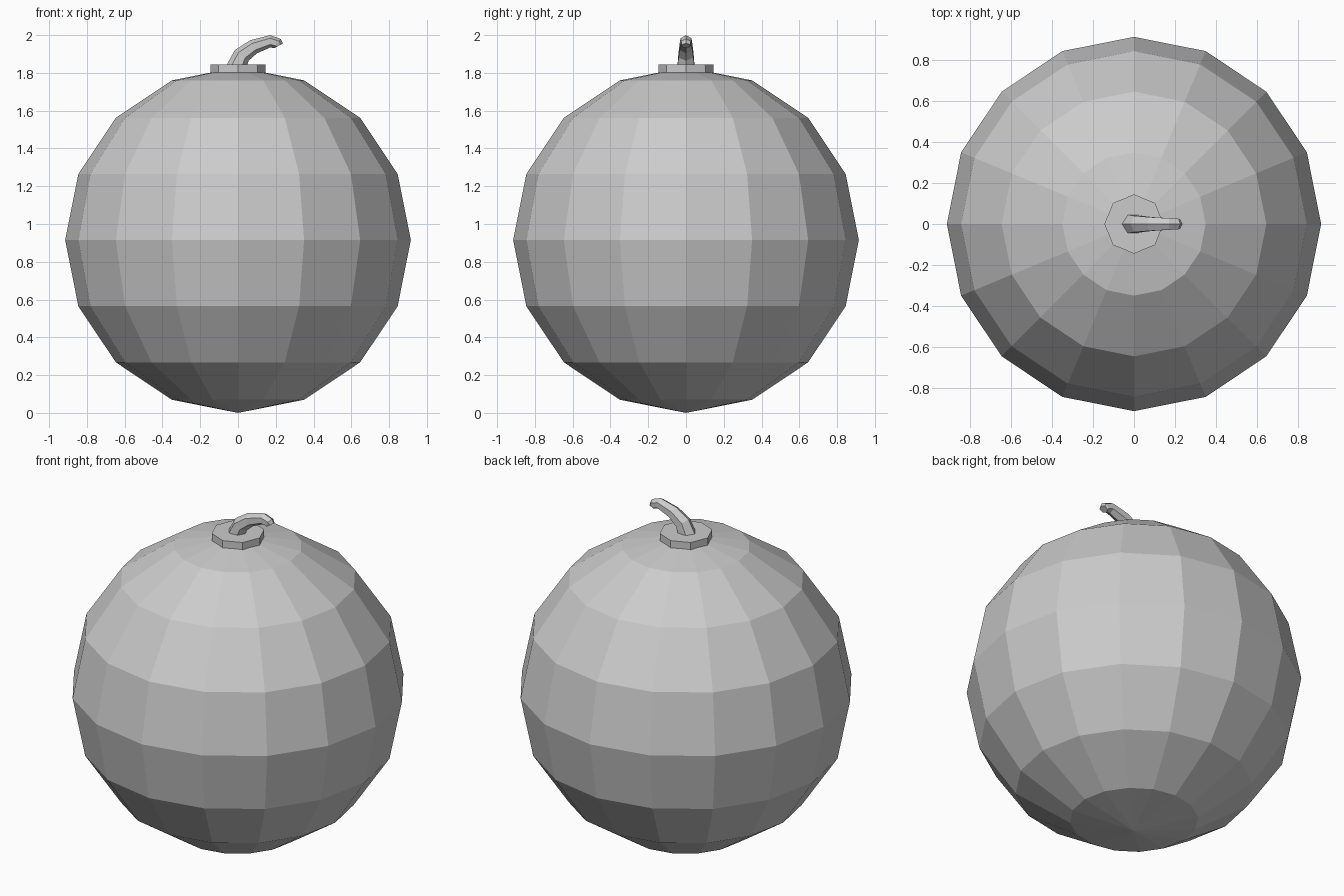
import bpy, bmesh, math
from mathutils import Vector

if "Cube" in bpy.data.objects:
    bpy.data.objects.remove(bpy.data.objects["Cube"])

R = 0.915

# Round faceted body
bpy.ops.mesh.primitive_uv_sphere_add(segments=16, ring_count=8, radius=R, location=(0, 0, R))
bpy.context.object.name = "body"

# Octagonal collar at the top
bpy.ops.mesh.primitive_cylinder_add(vertices=8, radius=0.145, depth=0.045, location=(0, 0, 1.8225))
bpy.context.object.name = "collar"


def tapered_tube(name, sections, sides):
    """Sweep a polygon along sections of (x, z, radius, lean in degrees) in the xz plane."""
    bm = bmesh.new()
    rings = []
    for x, z, r, lean in sections:
        a = math.radians(lean)
        out = Vector((-math.cos(a), 0, math.sin(a)))  # towards the outside of the bend
        side = Vector((0, 1, 0))
        rings.append([bm.verts.new(Vector((x, 0, z))
                      + r * (out * math.cos(t) + side * math.sin(t)))
                      for t in (2 * math.pi * i / sides for i in range(sides))])
    for a, b in zip(rings, rings[1:]):
        for i in range(sides):
            j = (i + 1) % sides
            bm.faces.new((a[i], a[j], b[j], b[i]))
    bm.faces.new(rings[0])
    bm.faces.new(rings[-1])
    bmesh.ops.recalc_face_normals(bm, faces=bm.faces)
    mesh = bpy.data.meshes.new(name)
    bm.to_mesh(mesh)
    bm.free()
    bpy.context.collection.objects.link(bpy.data.objects.new(name, mesh))


# Curved stem, bending to the right
tapered_tube("stem", [
    (-0.018, 1.81, 0.054, 15),
    (0.020, 1.893, 0.046, 37),
    (0.082, 1.938, 0.039, 63),
    (0.170, 1.967, 0.033, 90),
    (0.208, 1.956, 0.030, 128),
    (0.216, 1.944, 0.025, 150),
], 6)
